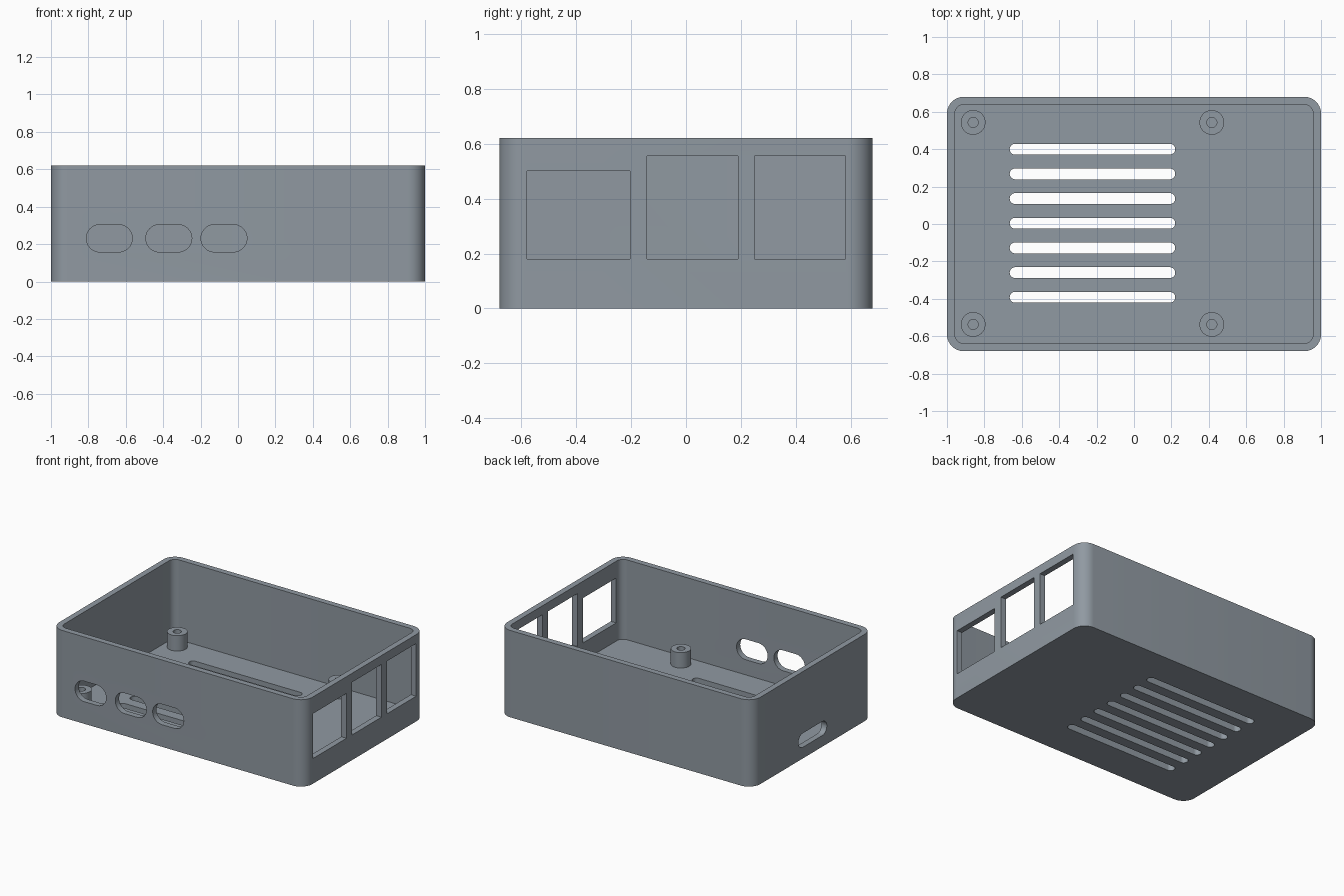
import bpy, bmesh, math
from mathutils import Matrix

if "Cube" in bpy.data.objects:
    bpy.data.objects.remove(bpy.data.objects["Cube"])

W, D, H = 2.0, 1.36, 0.62      # outer size
WALL, FLOOR, R = 0.042, 0.05, 0.09

grey = bpy.data.materials.new("slate grey")
grey.diffuse_color = (0.28, 0.32, 0.36, 1)
grey.use_nodes = True
grey.node_tree.nodes["Principled BSDF"].inputs["Base Color"].default_value = grey.diffuse_color


def make_object(name, bm):
    bmesh.ops.recalc_face_normals(bm, faces=bm.faces)
    mesh = bpy.data.meshes.new(name)
    bm.to_mesh(mesh)
    bm.free()
    mesh.materials.append(grey)
    ob = bpy.data.objects.new(name, mesh)
    bpy.context.collection.objects.link(ob)
    return ob


def rounded_prism(name, w, d, h, r, matrix, steps=10):
    """Rounded rectangle in local xy, extruded from z = 0 to h."""
    bm = bmesh.new()
    verts = []
    corners = ((1, 1), (-1, 1), (-1, -1), (1, -1))
    for q, (sx, sy) in enumerate(corners):
        n = steps if r > 0 else 0
        for i in range(n + 1):
            a = math.pi / 2 * (q + (i / n if n else 0))
            verts.append(bm.verts.new((sx * (w / 2 - r) + r * math.cos(a),
                                       sy * (d / 2 - r) + r * math.sin(a), 0)))
    bmesh.ops.remove_doubles(bm, verts=verts, dist=1e-5)
    face = bm.faces.new([v for v in verts if v.is_valid])
    top = bmesh.ops.extrude_face_region(bm, geom=[face])["geom"]
    bmesh.ops.translate(bm, vec=(0, 0, h),
                        verts=[g for g in top if isinstance(g, bmesh.types.BMVert)])
    bm.transform(matrix)
    return make_object(name, bm)


def smooth(ob):
    bpy.ops.object.select_all(action='DESELECT')
    ob.select_set(True)
    bpy.context.view_layer.objects.active = ob
    bpy.ops.object.shade_smooth_by_angle(angle=math.radians(30))


# Tray body with rounded vertical corners
case = rounded_prism("case_shell", W, D, H, R, Matrix())
cutters = [rounded_prism("cavity_cutter", W - 2 * WALL, D - 2 * WALL, H, R - WALL,
                         Matrix.Translation((0, 0, FLOOR)))]

# Vent slots in the floor
for i in range(7):
    cutters.append(rounded_prism("vent_cutter", 0.885, 0.058, 0.2, 0.0289,
                   Matrix.Translation((-0.222, 0.004 + (i - 3) * 0.132, -0.1))))

# Rounded port holes in the front wall
turn_front = Matrix.Rotation(math.pi / 2, 4, 'X')
for x in (-0.688, -0.37, -0.075):
    cutters.append(rounded_prism("front_port_cutter", 0.246, 0.146, 0.2, 0.0729,
                   Matrix.Translation((x, -D / 2 + 0.1, 0.231)) @ turn_front))

# Card slot in the left wall
turn_side = Matrix.Rotation(math.pi / 2, 4, 'Z') @ turn_front
cutters.append(rounded_prism("card_slot_cutter", 0.32, 0.10, 0.2, 0.0499,
               Matrix.Translation((-W / 2 - 0.1, 0, 0.13)) @ turn_side))

# Square port windows in the right wall
for y0, y1, z1 in ((-0.58, -0.204, 0.50), (-0.142, 0.19, 0.556), (0.25, 0.582, 0.556)):
    cutters.append(rounded_prism("window_cutter", y1 - y0, z1 - 0.18, 0.2, 0,
                   Matrix.Translation((W / 2 - 0.1, (y0 + y1) / 2, (z1 + 0.18) / 2)) @ turn_side))

for c in cutters:
    mod = case.modifiers.new(c.name, 'BOOLEAN')
    mod.operation = 'DIFFERENCE'
    mod.solver = 'EXACT'
    mod.object = c

# Bake the cuts, then drop the cutters
bpy.context.view_layer.update()
result = bpy.data.meshes.new_from_object(
    case.evaluated_get(bpy.context.evaluated_depsgraph_get()))
case.modifiers.clear()
case.data = result
for c in cutters:
    bpy.data.objects.remove(c, do_unlink=True)
smooth(case)

# Hollow board standoffs, spun from a profile
PROFILE = ((0, FLOOR + 0.005), (0.027, FLOOR + 0.005), (0.027, 0.16), (0.066, 0.16),
           (0.066, FLOOR - 0.01), (0, FLOOR - 0.01))
for x in (-0.86, 0.416):
    for y in (-0.537, 0.543):
        bm = bmesh.new()
        pts = [bm.verts.new((r, 0, z)) for r, z in PROFILE]
        edges = [bm.edges.new(p) for p in zip(pts, pts[1:])]
        bmesh.ops.spin(bm, geom=pts + edges, cent=(0, 0, 0), axis=(0, 0, 1),
                       angle=math.tau, steps=40)
        bmesh.ops.remove_doubles(bm, verts=bm.verts, dist=1e-5)
        bm.transform(Matrix.Translation((x, y, 0)))
        smooth(make_object("standoff", bm))
